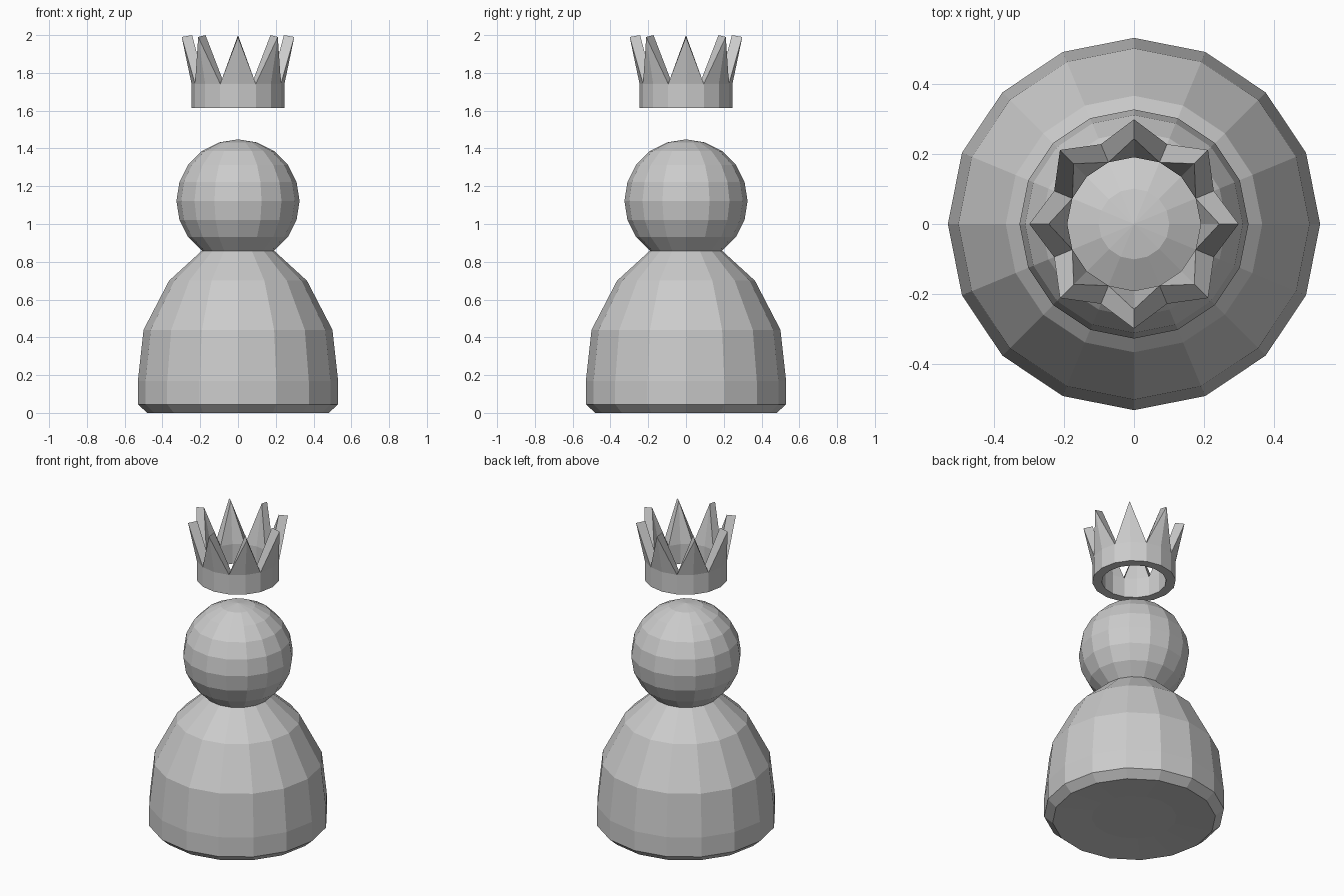
import bpy, bmesh
from math import cos, sin, pi, radians

if "Cube" in bpy.data.objects:
    bpy.data.objects.remove(bpy.data.objects["Cube"])

SIDES = 16


def polar(r, i, z):
    a = 2 * pi * i / SIDES
    return (r * cos(a), r * sin(a), z)


def finish(bm, name):
    bmesh.ops.remove_doubles(bm, verts=bm.verts, dist=1e-5)
    bmesh.ops.recalc_face_normals(bm, faces=bm.faces)
    mesh = bpy.data.meshes.new(name)
    bm.to_mesh(mesh)
    bm.free()
    obj = bpy.data.objects.new(name, mesh)
    bpy.context.collection.objects.link(obj)
    return obj


def lathe(name, profile):
    """Revolve (radius, z) points; radius 0 becomes a fan centre."""
    bm = bmesh.new()
    for i in range(SIDES):
        for (r0, z0), (r1, z1) in zip(profile, profile[1:]):
            pts = [polar(r0, i, z0)]
            if r0 > 0:
                pts.append(polar(r0, i + 1, z0))
            if r1 > 0:
                pts.append(polar(r1, i + 1, z1))
            pts.append(polar(r1, i, z1))
            bm.faces.new([bm.verts.new(p) for p in pts])
    return finish(bm, name)


# Head sphere, cut off at the neck ring
HEAD_R, HEAD_Z = 0.326, 1.122
head = [(HEAD_R * cos(radians(a)), HEAD_Z + HEAD_R * sin(radians(a)))
        for a in range(-54, 90, 18)] + [(0, HEAD_Z + HEAD_R)]
lathe("head", head)

# Bell-shaped body with a slightly hollow underside, meeting the head at the neck
lathe("body", [(0, 0.015), (0.25, 0.015), (0.48, 0), (0.53, 0.045), (0.53, 0.17),
               (0.5, 0.44), (0.365, 0.70), head[0]])

# Crown: thick band with eight outward-leaning points
OUT, INN, LOW, TOP = 0.246, 0.19, 1.615, 1.742
bm = bmesh.new()


def face(*pts):
    bm.faces.new([bm.verts.new(p) for p in pts])


for i in range(SIDES):
    j = i + 1
    peak, valley = (i, j) if i % 2 == 0 else (j, i)
    tip_out, tip_in = polar(0.298, peak, 1.99), polar(0.243, peak, 2.0)
    for r, tip in ((OUT, tip_out), (INN, tip_in)):
        face(polar(r, i, LOW), polar(r, j, LOW), polar(r, j, TOP), polar(r, i, TOP))
        face(polar(r, peak, TOP), polar(r, valley, TOP), tip)
    face(polar(OUT, valley, TOP), polar(INN, valley, TOP), tip_in, tip_out)
    face(polar(OUT, i, LOW), polar(OUT, j, LOW), polar(INN, j, LOW), polar(INN, i, LOW))
finish(bm, "crown")
